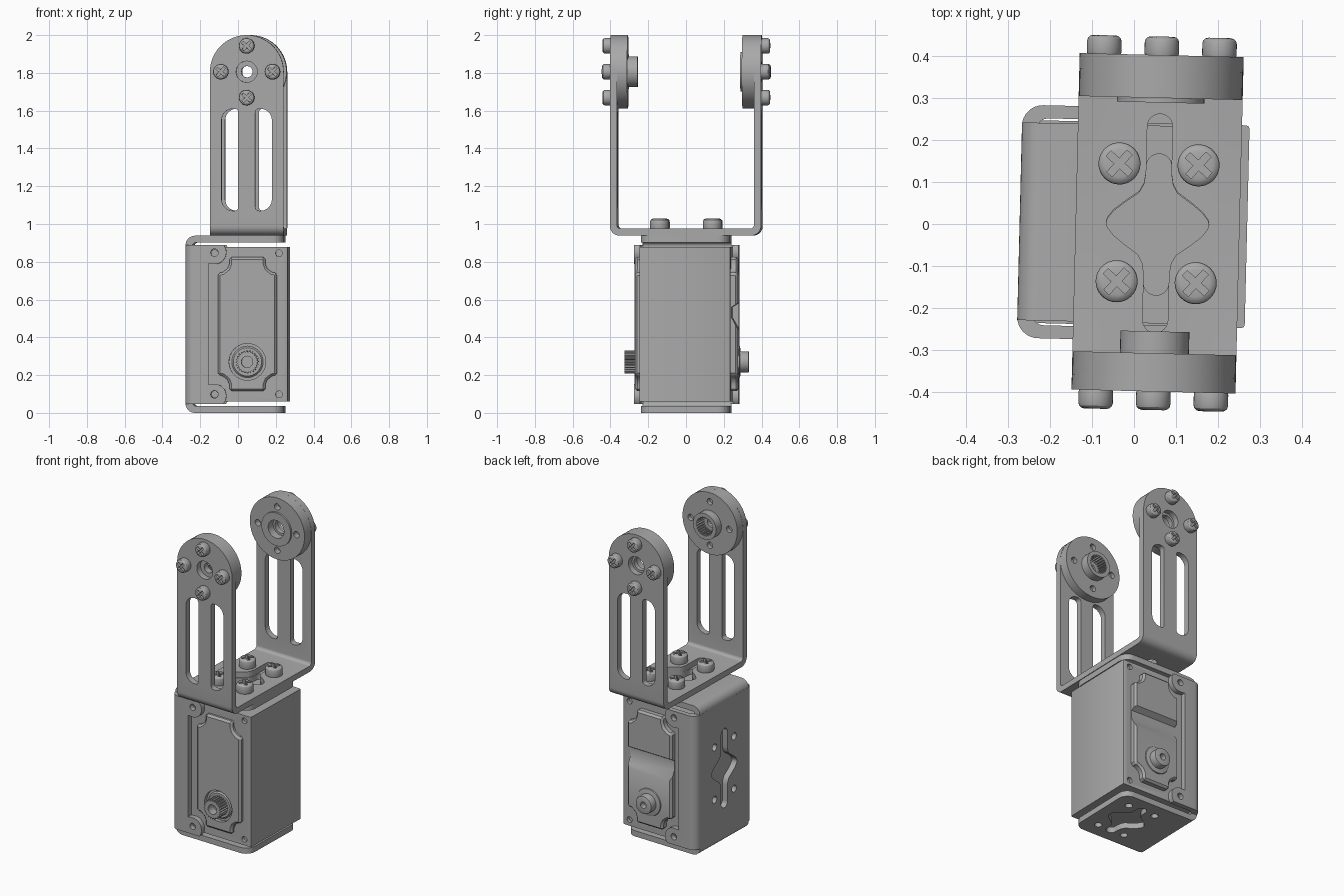
import bpy, bmesh
from math import sin, cos, pi, radians
from mathutils import Matrix, Vector

cube = bpy.data.objects.get("Cube")
if cube:
    bpy.data.objects.remove(cube)

metal = bpy.data.materials.new("grey metal")
GREY = (0.4, 0.4, 0.4, 1)
metal.diffuse_color = GREY
metal.use_nodes = True
metal.node_tree.nodes["Principled BSDF"].inputs["Base Color"].default_value = GREY

CX, CY = 0.056, 0.003       # bracket centre
HUB_Z, SHAFT_Z = 1.806, 0.27
parts = []


# ---- outlines ----
def circle(x, z, r, n=40):
    return [(x + r * cos(2 * pi * i / n), z + r * sin(2 * pi * i / n)) for i in range(n)]


def gear(x, z, r, depth, teeth=24):
    return [(x + (r - depth * (i // 2 % 2)) * cos(pi * i / teeth / 2),
             z + (r - depth * (i // 2 % 2)) * sin(pi * i / teeth / 2)) for i in range(4 * teeth)]


def rrect(x0, x1, z0, z1, left, right=None, n=8):
    """Rectangle with its own corner radius on the left and on the right."""
    right = left if right is None else right
    pts = []
    for k, (x, z, r) in enumerate([(x1, z1, right), (x0, z1, left), (x0, z0, left), (x1, z0, right)]):
        sx, sz = (1 if x == x1 else -1), (1 if z == z1 else -1)
        for i in range(n + 1):
            a = pi / 2 * (k + i / n)
            pts.append((x - sx * r + r * cos(a), z - sz * r + r * sin(a)))
    return pts


def star(u, v, length):
    """Slot with a pointed star in the middle, long axis along v."""
    end = [(0.03 * cos(a), length - 0.03 + 0.03 * sin(a)) for a in (pi / 2 - i * pi / 16 for i in range(1, 9))]
    q = end + [(0.03, 0.12), (0.034, 0.095), (0.045, 0.075), (0.08, 0.05), (0.105, 0.03), (0.119, 0.012)]
    right = [(0, length)] + q + [(0.122, 0)] + [(x, -z) for x, z in reversed(q)]
    loop = right + [(-x, -z) for x, z in right]
    return [(u + x, v + z) for x, z in loop]


# ---- solids ----
def prism(name, pts, axis, lo, hi):
    place = {"x": lambda a, b, d: (d, a, b), "y": lambda a, b, d: (a, d, b), "z": lambda a, b, d: (a, b, d)}[axis]
    bm = bmesh.new()
    rings = [[bm.verts.new(place(a, b, d)) for a, b in pts] for d in (lo, hi)]
    for ring in rings:
        bm.faces.new(ring)
    for i in range(len(pts)):
        j = (i + 1) % len(pts)
        bm.faces.new((rings[0][i], rings[0][j], rings[1][j], rings[1][i]))
    bmesh.ops.remove_doubles(bm, verts=bm.verts, dist=1e-5)
    bmesh.ops.recalc_face_normals(bm, faces=bm.faces)
    me = bpy.data.meshes.new(name)
    bm.to_mesh(me)
    bm.free()
    me.materials.append(metal)
    ob = bpy.data.objects.new(name, me)
    bpy.context.collection.objects.link(ob)
    return ob


def apply(ob, kind, **settings):
    mod = ob.modifiers.new(kind, kind)
    for key, value in settings.items():
        setattr(mod, key, value)
    bpy.context.view_layer.objects.active = ob
    bpy.ops.object.modifier_apply(modifier=mod.name)


def cut(ob, pts, axis, lo, hi, op="DIFFERENCE"):
    tool = prism("cutter", pts, axis, lo, hi)
    apply(ob, "BOOLEAN", operation=op, solver="EXACT", object=tool)
    bpy.data.objects.remove(tool)


def bevel(ob, width, segments=2):
    apply(ob, "BEVEL", width=width, segments=segments, limit_method="ANGLE", angle_limit=radians(40))


def keep(*obs):
    parts.extend(obs)


def four(cx, cy, dx, dy):
    return [(cx + sx * dx, cy + sy * dy) for sx in (-1, 1) for sy in (-1, 1)]


HUB_SCREWS = [(CX + 0.137 * cos(k * pi / 2), HUB_Z + 0.137 * sin(k * pi / 2)) for k in range(4)]

# ---- upper U bracket ----
u = prism("upper_bracket", rrect(CY - 0.4, CY + 0.4, 0.939, 2.2, 0.05), "x", CX - 0.195, CX + 0.195)
cut(u, rrect(CY - 0.363, CY + 0.363, 0.975, 2.4, 0.02), "x", -1, 1)
arch = [(CX - 0.195, 0.9), (CX + 0.195, 0.9)]
arch += [(CX + 0.195 * cos(pi * i / 40), HUB_Z + 0.194 * sin(pi * i / 40)) for i in range(41)]
cut(u, arch, "y", -1, 1, "INTERSECT")
cut(u, rrect(CX - 0.133, CX - 0.045, 1.07, 1.61, 0.06, 0.02), "y", -1, 1)
cut(u, rrect(CX + 0.045, CX + 0.133, 1.07, 1.61, 0.02, 0.06), "y", -1, 1)
cut(u, circle(CX, HUB_Z, 0.056), "y", -1, 1)
cut(u, star(CX, CY, 0.26), "z", 0.9, 1)
keep(u)

# ---- hub discs inside the bracket ----
front = prism("front_hub_disc", circle(CX, HUB_Z, 0.194, 64), "y", CY - 0.364, CY - 0.309)
cut(front, circle(CX, HUB_Z, 0.082), "y", CY - 0.33, CY - 0.257, "UNION")
cut(front, circle(CX, HUB_Z, 0.03), "y", -1, 1)
cut(front, gear(CX, HUB_Z, 0.06, 0.008), "y", CY - 0.325, 0)
rear = prism("rear_hub_disc", circle(CX, HUB_Z, 0.194, 64), "y", CY + 0.298, CY + 0.364)
cut(rear, circle(CX, HUB_Z, 0.104), "y", CY + 0.287, CY + 0.31, "UNION")
cut(rear, circle(CX, HUB_Z, 0.042), "y", 0, 1)
cut(rear, circle(CX, HUB_Z, 0.056), "y", 0, CY + 0.335)
for x, z in HUB_SCREWS:
    cut(front, circle(x, z, 0.02, 16), "y", CY - 0.335, 0)
    cut(rear, circle(x, z, 0.02, 16), "y", 0, CY + 0.335)
keep(front, rear)

# ---- cross-head screws ----
head = prism("screw_head", circle(0, 0, 0.041, 32), "z", -0.01, 0.044)
bevel(head, 0.014, 3)
for turn in (0.85, 0.85 + pi / 2):
    c, s = cos(turn), sin(turn)
    bar = [(x * c - y * s, x * s + y * c) for x, y in ((-0.029, -0.007), (0.029, -0.007), (0.029, 0.007), (-0.029, 0.007))]
    cut(head, bar, "z", 0.022, 0.1)


def screw(name, loc, direction, scale=1):
    ob = bpy.data.objects.new(name, head.data)
    bpy.context.collection.objects.link(ob)
    turn = Vector(direction).to_track_quat("Z", "Y").to_matrix().to_4x4()
    ob.matrix_world = Matrix.Translation(loc) @ turn @ Matrix.Scale(scale, 4)
    keep(ob)


for x, z in HUB_SCREWS:
    screw("front_hub_screw", (x, CY - 0.4, z), (0, -1, 0))
    screw("rear_hub_screw", (x, CY + 0.4, z), (0, 1, 0))
for x, y in four(CX, CY, 0.094, 0.14):
    screw("base_screw", (x, y, 0.975), (0, 0, 1), 1.22)
bpy.data.objects.remove(head)

# ---- lower C bracket ----
c = prism("lower_bracket", rrect(-0.272, 0.5, 0, 0.938, 0.05), "y", -0.235, 0.235)
cut(c, rrect(-0.236, 0.7, 0.036, 0.902, 0.02), "y", -1, 1)
cut(c, rrect(-0.5, 0.248, -0.235, 0.235, 0.01, 0.06), "z", -1, 2, "INTERSECT")
cut(c, star(CX, 0, 0.168), "z", -1, 2)
cut(c, star(0, 0.47, 0.25), "x", -1, -0.2)
for x, y in four(CX, 0, 0.094, 0.14):
    cut(c, circle(x, y, 0.022, 16), "z", -1, 0.5)
for y, z in four(0, 0.47, 0.094, 0.165):
    cut(c, circle(y, z, 0.022, 16), "x", -1, -0.2)
keep(c)

# ---- wrapped side flanges with screw ears ----
f = prism("side_flanges", rrect(-0.272, 0.3, -0.277, 0.277, 0.05), "z", 0.048, 0.89)
cut(f, rrect(-0.238, 0.5, -0.246, 0.246, 0.03), "z", -1, 2)
ear = [(-0.118 + 0.063 * cos(a), 0.85 + 0.063 * sin(a)) for a in (pi * (0.22 - 0.05 * i) for i in range(15))]
edge = [(-0.4, 0.95), (-0.07, 0.95)] + ear + [(-0.15, 0.79)]
edge += [(x, 0.94 - z) for x, z in reversed(edge)]
cut(f, edge, "y", -1, 1, "INTERSECT")
cut(f, star(0, 0.47, 0.25), "x", -1, -0.2)
for y, z in four(0, 0.47, 0.094, 0.165):
    cut(f, circle(y, z, 0.022, 16), "x", -1, -0.2)
for z in (0.848, 0.098):
    cut(f, circle(-0.118, z, 0.02, 16), "y", -1, 1)
keep(f)

# ---- motor case ----
case = prism("motor_case", rrect(-0.232, 0.269, -0.241, 0.241, 0.008, n=2), "z", 0.06, 0.878)
for x in (-0.118, 0.223):
    for z in (0.098, 0.845):
        for side in (-1, 1):
            cut(case, circle(x, z, 0.018, 16), "y", side * 0.22, side * 0.3)
keep(case)

# ---- raised face panels with notched corners ----
corner = [(0.157, 0.27), (0.13, 0.275), (0.105, 0.295), (0.095, 0.32), (0.095, 0.355)]
half = corner + [(-x, z) for x, z in reversed(corner)]
outline = [(CX + x, 0.47 + z) for x, z in half + [(-x, -z) for x, z in half]]
panel = prism("front_panel", outline, "y", -0.266, -0.22)
bevel(panel, 0.012, 1)
cut(panel, circle(CX, SHAFT_Z, 0.097), "y", -0.4, -0.243)
back = prism("rear_panel", outline, "y", 0.22, 0.28)
bevel(back, 0.012, 1)
cut(back, [(0.4, 0.655), (0.246, 0.56), (0.246, 0.505), (0.4, 0.23)], "x", -1, 1)
keep(panel, back)

# ---- output shaft and rear pivot ----
collar = prism("shaft_collar", circle(CX, SHAFT_Z, 0.083), "y", -0.255, -0.22)
bevel(collar, 0.008, 1)
shaft = prism("spline_shaft", gear(CX, SHAFT_Z, 0.061, 0.008), "y", -0.324, -0.23)
cut(shaft, circle(CX, SHAFT_Z, 0.03, 24), "y", -0.4, -0.27)
pivot_base = prism("pivot_base", circle(CX, SHAFT_Z, 0.085), "y", 0.23, 0.288)
bevel(pivot_base, 0.006)
pivot = prism("rear_pivot", circle(CX, SHAFT_Z, 0.056), "y", 0.24, 0.335)
bevel(pivot, 0.005)
cut(pivot, circle(CX, SHAFT_Z, 0.02, 20), "y", 0.3, 0.4)
keep(collar, shaft, pivot_base, pivot)

# ---- slight turn of the whole assembly, then shading ----
turn = Matrix.Rotation(radians(-1.4), 4, "Z")
for ob in parts:
    ob.matrix_world = turn @ ob.matrix_world
bpy.ops.object.select_all(action="DESELECT")
for ob in parts:
    ob.select_set(True)
bpy.context.view_layer.objects.active = parts[0]
bpy.ops.object.shade_smooth_by_angle(angle=radians(30))
